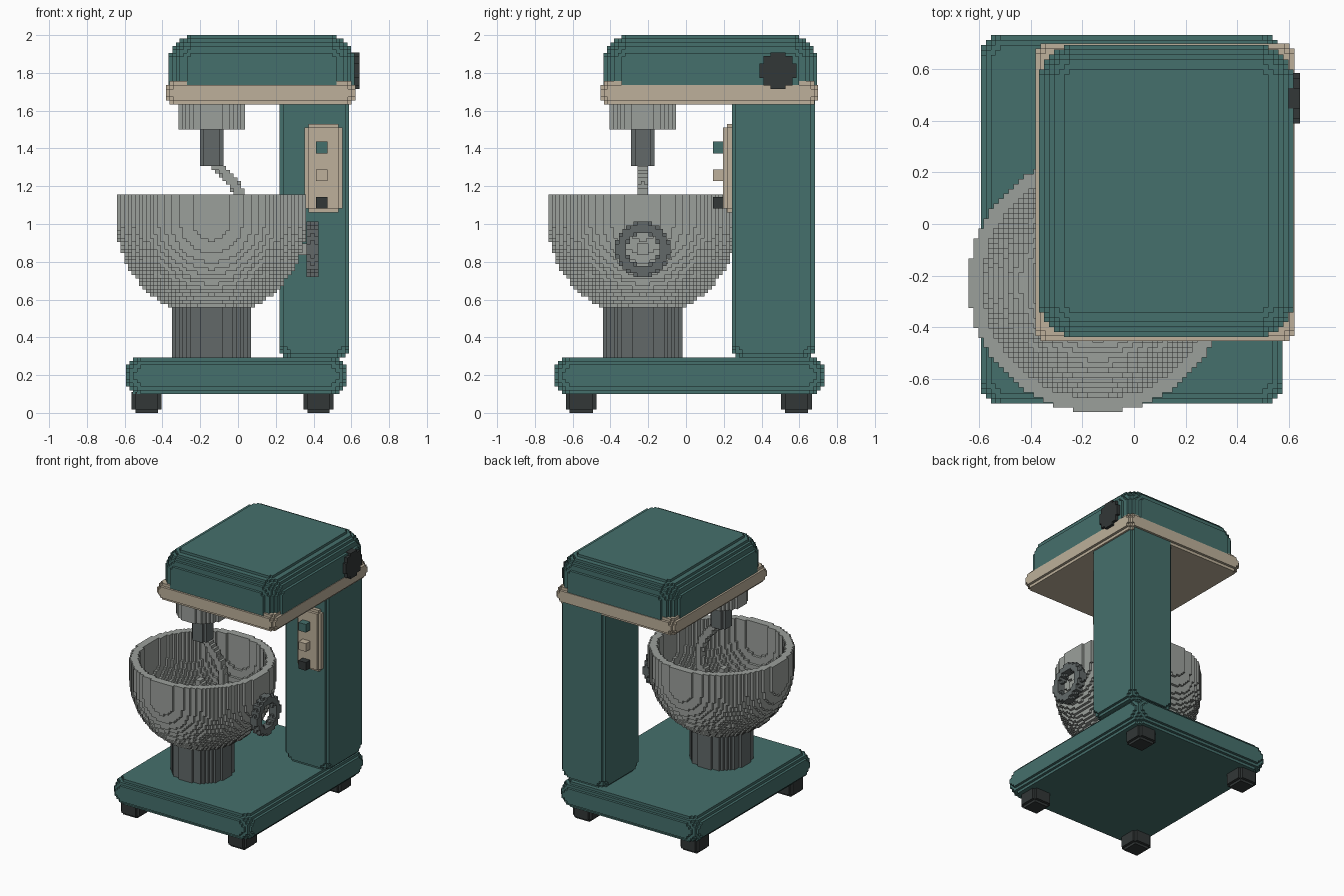
import bpy, bmesh, math
from mathutils import Vector

cube = bpy.data.objects.get("Cube")
if cube:
    bpy.data.objects.remove(cube, do_unlink=True)

STEP = 0.0193


def material(name, rgb):
    m = bpy.data.materials.new(name)
    m.use_nodes = True
    m.diffuse_color = (*rgb, 1)
    bsdf = m.node_tree.nodes["Principled BSDF"]
    bsdf.inputs["Base Color"].default_value = (*rgb, 1)
    bsdf.inputs["Roughness"].default_value = 0.6
    return m


TEAL = material("teal enamel", (0.060, 0.160, 0.150))
TAN = material("warm beige", (0.510, 0.435, 0.325))
STEEL = material("light steel", (0.330, 0.350, 0.330))
METAL = material("dark metal", (0.122, 0.141, 0.141))
BLACK = material("black rubber", (0.032, 0.038, 0.038))

# The six cell sides: direction and corner offsets, wound outward
SIDES = []
for a in range(3):
    b, c = (a + 1) % 3, (a + 2) % 3
    for s in (0, 1):
        ring = []
        for u, v in ((0, 0), (1, 0), (1, 1), (0, 1)):
            k = [0, 0, 0]
            k[a], k[b], k[c] = s, u, v
            ring.append(tuple(k))
        d = [0, 0, 0]
        d[a] = 1 if s else -1
        SIDES.append((tuple(d), ring if s else ring[::-1]))


def blocks(name, lo, hi, inside, mat):
    """Fill the box lo..hi with small blocks wherever inside(point) is true."""
    n = [max(1, round((h - l) / STEP)) for l, h in zip(lo, hi)]
    size = [(h - l) / k for l, h, k in zip(lo, hi, n)]

    def at(i, j, k, o=0.0):
        return Vector((lo[0] + (i + o) * size[0], lo[1] + (j + o) * size[1],
                       lo[2] + (k + o) * size[2]))

    cells = {(i, j, k) for i in range(n[0]) for j in range(n[1]) for k in range(n[2])
             if inside(at(i, j, k, 0.5))}
    bm = bmesh.new()
    verts = {}
    for (i, j, k) in cells:
        for d, ring in SIDES:
            if (i + d[0], j + d[1], k + d[2]) in cells:
                continue
            face = []
            for o in ring:
                key = (i + o[0], j + o[1], k + o[2])
                if key not in verts:
                    verts[key] = bm.verts.new(at(*key))
                face.append(verts[key])
            bm.faces.new(face)
    # Merge flat areas into large faces
    bmesh.ops.dissolve_limit(bm, angle_limit=0.01, verts=bm.verts[:], edges=bm.edges[:])
    mesh = bpy.data.meshes.new(name)
    bm.to_mesh(mesh)
    bm.free()
    mesh.materials.append(mat)
    ob = bpy.data.objects.new(name, mesh)
    bpy.context.scene.collection.objects.link(ob)
    return ob


def round_box(lo, hi, r):
    c = [(l + h) / 2 for l, h in zip(lo, hi)]
    e = [(h - l) / 2 - r for l, h in zip(lo, hi)]

    def inside(p):
        return sum(max(abs(p[a] - c[a]) - e[a], 0) ** 2 for a in range(3)) <= r * r
    return inside


def box(name, lo, hi, r, mat, grow_lo=(0, 0, 0), grow_hi=(0, 0, 0)):
    """Stepped rounded box; grown sides are cut off flat."""
    full_lo = [a - b for a, b in zip(lo, grow_lo)]
    full_hi = [a + b for a, b in zip(hi, grow_hi)]
    return blocks(name, lo, hi, round_box(full_lo, full_hi, r), mat)


def cylinder(name, centre, r, depth, axis, mat):
    """Stepped cylinder along an axis, starting at centre."""
    lo = [c - r for c in centre]
    hi = [c + r for c in centre]
    lo[axis], hi[axis] = centre[axis], centre[axis] + depth
    return blocks(name, lo, hi, lambda p: sum(
        (p[a] - centre[a]) ** 2 for a in range(3) if a != axis) <= r * r, mat)


# Base, column and head
box("base", (-0.593, -0.696, 0.10), (0.575, 0.732, 0.294), 0.085, TEAL)
box("column", (0.22, 0.243, 0.294), (0.588, 0.682, 1.66), 0.06, TEAL, grow_hi=(0, 0, 0.2))
box("head_trim", (-0.381, -0.453, 1.632), (0.621, 0.699, 1.757), 0.055, TAN)
box("head_cover", (-0.367, -0.438, 1.735), (0.617, 0.694, 2.0), 0.15, TEAL, grow_lo=(0, 0, 0.3))

# Four feet
for side, x in (("right", -0.563), ("left", 0.347)):
    for end, y in (("front", -0.636), ("back", 0.503)):
        box(f"foot_{end}_{side}", (x, y, 0), (x + 0.158, y + 0.163, 0.11), 0.045, BLACK,
            grow_hi=(0, 0, 0.1))

# Speed knob on the side of the head
cylinder("speed_knob", (0.59, 0.487, 1.811), 0.097, 0.052, 0, BLACK)

# Control panel with three buttons
box("control_panel", (0.352, 0.196, 1.062), (0.553, 0.30, 1.53), 0.05, TAN, grow_hi=(0, 0.1, 0))
for name, z, mat in (("top", 1.374, TEAL), ("middle", 1.227, TAN), ("bottom", 1.082, BLACK)):
    box(f"button_{name}", (0.412, 0.143, z), (0.475, 0.20, z + 0.062), 0.001, mat)

# Drive hub, spindle and bowl pedestal share one axis
CX, CY = -0.14, -0.229
cylinder("drive_hub", (CX, CY, 1.50), 0.176, 0.14, 2, STEEL)
cylinder("spindle", (CX, CY, 1.307), 0.062, 0.20, 2, METAL)
cylinder("bowl_pedestal", (CX, CY, 0.29), 0.21, 0.29, 2, METAL)

# Bowl: half ellipsoid shell with a straight rim
BOWL_R, WALL, RIM_Z = 0.50, 0.055, 1.01


def bowl(p):
    d = Vector((p.x - CX, p.y - CY, min(p.z - RIM_Z, 0)))
    return BOWL_R - WALL < d.length <= BOWL_R


blocks("bowl", (CX - BOWL_R, CY - BOWL_R, 0.557), (CX + BOWL_R, CY + BOWL_R, 1.156), bowl, STEEL)

# Dough hook: round bar along a curved path
path = [Vector((x, CY, z)) for x, z in (
    (-0.14, 1.33), (-0.09, 1.29), (-0.04, 1.235), (0.01, 1.165), (0.04, 1.07),
    (0.03, 0.96), (-0.03, 0.89), (-0.11, 0.89), (-0.16, 0.97))]


def hook(p):
    for a, b in zip(path, path[1:]):
        t = max(0, min(1, (p - a).dot(b - a) / (b - a).length_squared))
        if (p - a.lerp(b, t)).length <= 0.03:
            return True
    return False


blocks("dough_hook", (-0.20, CY - 0.029, 0.855), (0.075, CY + 0.029, 1.345), hook, STEEL)

# Ring handle and its boss on the side of the bowl
HX, HZ, RING_R, TUBE = 0.394, 0.866, 0.115, 0.031


def ring(p):
    return math.hypot(math.hypot(p.y - CY, p.z - HZ) - RING_R, p.x - HX) <= TUBE


reach = RING_R + TUBE
blocks("bowl_handle", (HX - TUBE, CY - reach, HZ - reach), (HX + TUBE, CY + reach, HZ + reach),
       ring, METAL)
cylinder("handle_boss", (0.31, CY, HZ), 0.03, 0.06, 0, STEEL)
